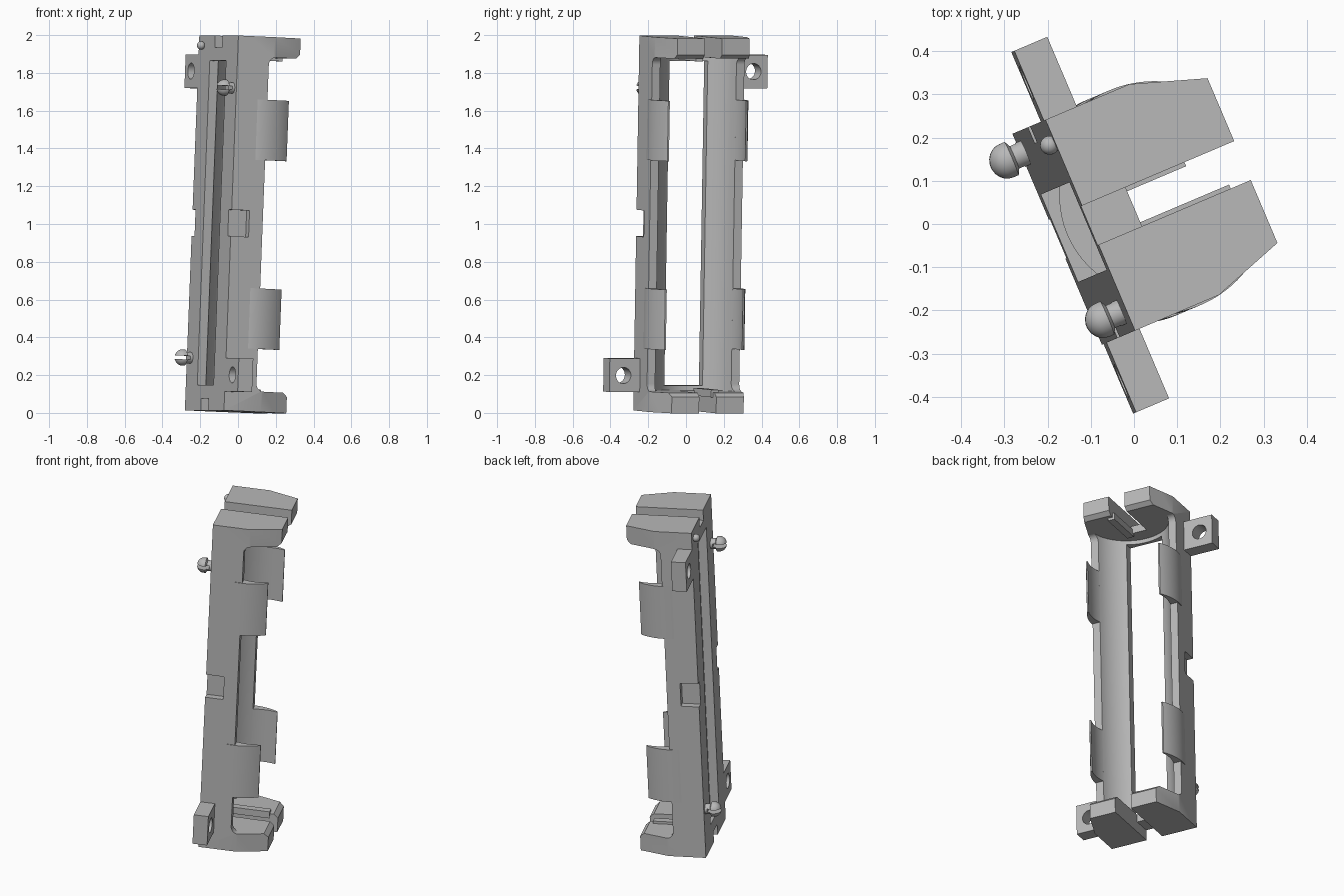
import bpy, bmesh
from math import radians, sin, cos, pi, asin
from mathutils import Matrix, Vector

old = bpy.data.objects.get("Cube")
if old:
    bpy.data.objects.remove(old)

# Single plastic colour
plastic = bpy.data.materials.new("grey_plastic")
plastic.use_nodes = True
grey = (0.48, 0.48, 0.48, 1)
plastic.diffuse_color = grey
plastic.node_tree.nodes["Principled BSDF"].inputs["Base Color"].default_value = grey

# Local frame: x = depth (back to open side), y = width, z = length
PLACE = (Matrix.Translation((0, 0, 1)) @ Matrix.Rotation(radians(23), 4, 'Z')
         @ Matrix.Rotation(radians(2.4), 4, 'Y') @ Matrix.Translation((0, 0.037, 0)))
BACK, FRONT, HALF_W, HALF_L = -0.136, 0.247, 0.265, 0.993
RIM, INNER_L = 0.045, 0.885
BORE_X, BORE_R = 0.115, 0.23
parts = []


def finish(name, bm, cutter=False):
    bmesh.ops.recalc_face_normals(bm, faces=bm.faces[:])
    me = bpy.data.meshes.new(name)
    bm.to_mesh(me)
    bm.free()
    me.materials.append(plastic)
    ob = bpy.data.objects.new(name, me)
    bpy.context.collection.objects.link(ob)
    ob.matrix_world = PLACE
    ob.hide_render = cutter
    if not cutter:
        parts.append(ob)
    return ob


def prism(name, pts, axis, lo, hi, cutter=False):
    """Extrude a 2D outline along x, y or z between lo and hi."""
    place = {'x': lambda p, t: (t, p[0], p[1]),
             'y': lambda p, t: (p[0], t, p[1]),
             'z': lambda p, t: (p[0], p[1], t)}[axis]
    bm = bmesh.new()
    face = bm.faces.new([bm.verts.new(place(p, lo)) for p in pts])
    new = bmesh.ops.extrude_face_region(bm, geom=[face])["geom"]
    shift = Vector(place((0, 0), hi - lo))
    bmesh.ops.translate(bm, vec=shift, verts=[g for g in new if isinstance(g, bmesh.types.BMVert)])
    return finish(name, bm, cutter)


def box(name, x, y, z, cutter=False):
    return prism(name, [(x[0], y[0]), (x[1], y[0]), (x[1], y[1]), (x[0], y[1])],
                 'z', z[0], z[1], cutter)


def arc(cx, cy, r, a0, a1, n):
    return [(cx + r * cos(a0 + (a1 - a0) * i / n), cy + r * sin(a0 + (a1 - a0) * i / n))
            for i in range(n + 1)]


def circle(cx, cy, r, n=32):
    return arc(cx, cy, r, 0, 2 * pi, n)[:-1]


def boolean(ob, cutters, operation='DIFFERENCE'):
    for c in cutters:
        mod = ob.modifiers.new("cut", 'BOOLEAN')
        mod.operation, mod.solver, mod.object = operation, 'EXACT', c
    bpy.context.view_layer.update()
    me = bpy.data.meshes.new_from_object(ob.evaluated_get(bpy.context.evaluated_depsgraph_get()))
    ob.modifiers.clear()
    ob.data = me
    for c in cutters:
        bpy.data.objects.remove(c)


def span(s, lo, hi):
    return sorted((s * lo, s * hi))


# Tray body: chamfered cross-section limited by the side outline
half = [(BACK, HALF_W), (0.075, HALF_W), (FRONT, 0.207)]
body = prism("tray_body", half + [(x, -y) for x, y in reversed(half)], 'z', -HALF_L, HALF_L)
edge = [(BACK, HALF_L), (FRONT, HALF_L), (FRONT + 0.004, 0.91), (0.222, INNER_L)]
edge += arc(RIM + 0.04, INNER_L - 0.04, 0.04, pi / 2, pi, 6)
outline = edge + [(x, -z) for x, z in reversed(edge)]
boolean(body, [prism("side_outline", outline, 'y', -0.4, 0.4, True)], 'INTERSECT')

# Hollows: cell bore, back window, end slots, side notches
cuts = [prism("bore", circle(BORE_X, 0, BORE_R, 64), 'z', -INNER_L + 0.001, INNER_L - 0.001, True),
        box("window", (-0.3, 0.1), (-0.11, 0.11), (-0.86, 0.86), True)]
for s in (1, -1):
    cuts += [box("slot", (-0.024, 0.4), (-0.049, 0.049), span(s, 0.8, 1.1), True),
             box("slot_step", (-0.3, 0.0), (-0.049, 0.049), span(s, 0.93, 1.1), True),
             box("notch", (-0.3, -0.033), span(s, 0.225, 0.4), (-0.07, 0.07), True)]
boolean(body, cuts)

# Spring clips: thin curved lips, two on each side
OUT_X, OUT_R, TIP = 0.04, 0.27, 0.184
a_low, a_tip = asin((-0.03 - OUT_X) / OUT_R), asin((TIP - OUT_X) / OUT_R)
b_low, b_tip = asin((-0.03 - BORE_X) / BORE_R), asin((TIP - BORE_X) / BORE_R)
outer = [(OUT_X + y, x) for x, y in arc(0, 0, OUT_R, a_low, a_tip, 14)]
inner = [(BORE_X + y, x) for x, y in arc(0, 0, BORE_R, b_tip, b_low, 14)]
for s, side in ((1, "left"), (-1, "right")):
    for e, end in ((1, "upper"), (-1, "lower")):
        prism(f"{end}_{side}_clip", [(x, s * y) for x, y in outer + inner],
              'z', *span(e, 0.34, 0.66))


# Parts repeated at both ends, turned half a turn about the depth axis
for s, end in ((1, "upper"), (-1, "lower")):
    # Screw lug with a round hole
    lug = box(f"{end}_lug", (BACK, -0.053), span(s, 0.25, 0.44), span(s, 0.715, 0.893))
    boolean(lug, [prism("lug_hole", circle(s * 0.36, s * 0.805, 0.043), 'x', -0.3, 0.1, True)])

    # Contact ledge beside the end slot
    box(f"{end}_contact_ledge", (-0.04, 0.2), span(s, -0.08, -0.039), span(s, 0.87, 0.91))

    # Split snap peg with a domed head
    profile = [(-0.11, 0), (-0.11, 0.03), (-0.165, 0.03), (-0.172, 0.043), (-0.185, 0.043)]
    profile += [(-0.185 - 0.04 * sin(t * pi / 12), 0.043 * cos(t * pi / 12)) for t in range(1, 7)]
    bm = bmesh.new()
    verts = [bm.verts.new((x, r, 0)) for x, r in profile]
    edges = [bm.edges.new(p) for p in zip(verts, verts[1:])]
    bmesh.ops.spin(bm, geom=verts + edges, axis=(1, 0, 0), cent=(0, 0, 0),
                   angle=2 * pi, steps=24, use_duplicate=False)
    bmesh.ops.remove_doubles(bm, verts=bm.verts[:], dist=0.0005)
    y, z = -s * 0.213, s * 0.715
    bmesh.ops.translate(bm, vec=(0, y, z), verts=bm.verts[:])
    peg = finish(f"{end}_peg", bm)
    boolean(peg, [box("peg_slit", (-0.3, -0.15), (y - 0.1, y + 0.1), (z - 0.01, z + 0.01), True)])

# Small locating pin near the upper end
pin = bmesh.new()
bmesh.ops.create_uvsphere(pin, u_segments=20, v_segments=12, radius=0.022,
                          matrix=Matrix.Translation((-0.148, 0.207, 0.94)))
finish("locating_pin", pin)

# Smooth the curved faces, keep edges sharp
bpy.ops.object.select_all(action='DESELECT')
for ob in parts:
    ob.select_set(True)
bpy.context.view_layer.objects.active = body
bpy.ops.object.shade_smooth_by_angle(angle=radians(30))
